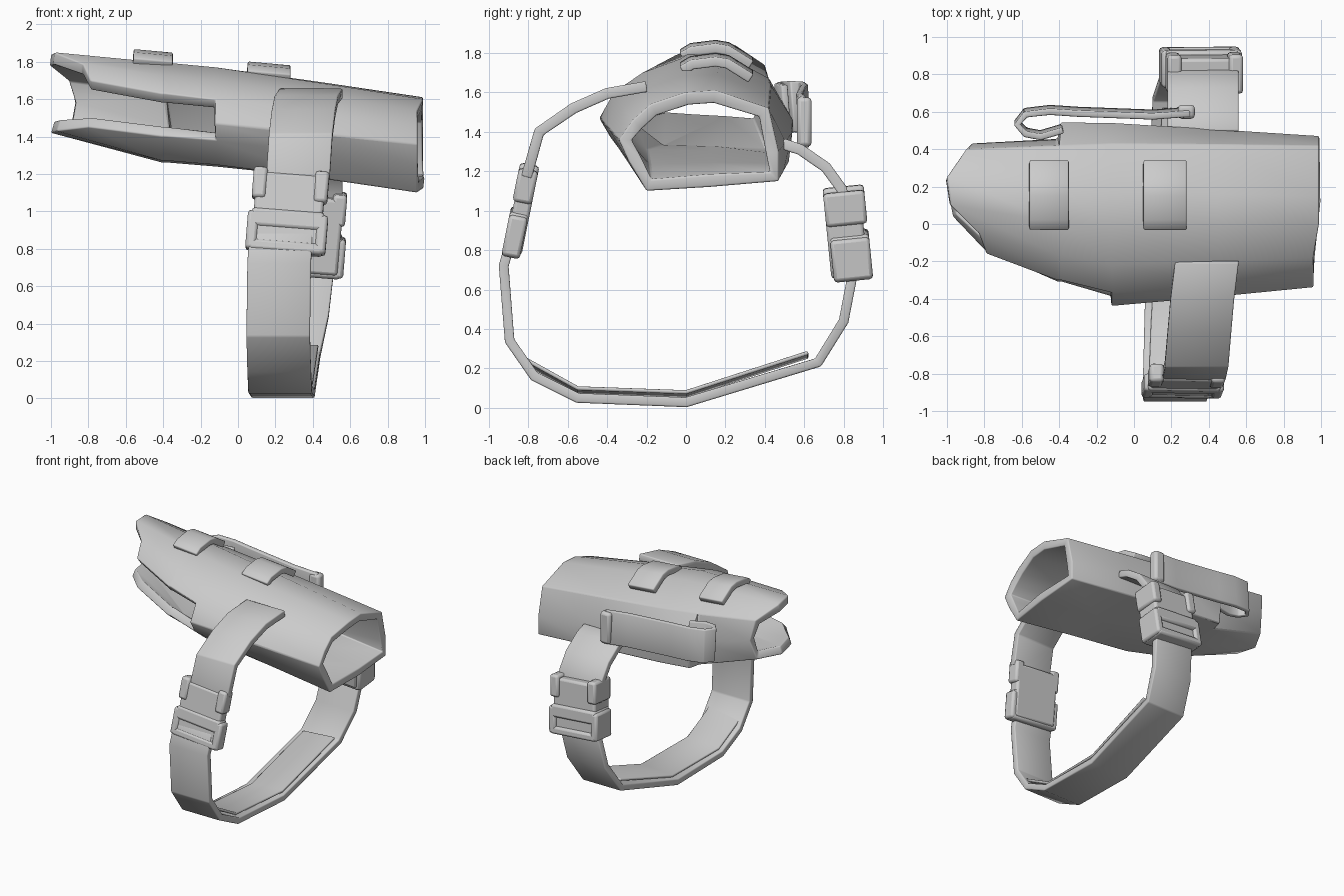
import bpy, bmesh
from mathutils import Vector, Matrix

if "Cube" in bpy.data.objects:
    bpy.data.objects.remove(bpy.data.objects["Cube"], do_unlink=True)

grey = bpy.data.materials.new("plain grey")
grey.use_nodes = True
grey.diffuse_color = (0.6, 0.6, 0.6, 1)
grey.node_tree.nodes["Principled BSDF"].inputs["Base Color"].default_value = (0.6, 0.6, 0.6, 1)


def finish(name, bm, solid=0, offset=0, bevel=0):
    """Turn a bmesh into a named, smooth-shaded object with modifiers."""
    bmesh.ops.recalc_face_normals(bm, faces=bm.faces)
    mesh = bpy.data.meshes.new(name)
    bm.to_mesh(mesh)
    bm.free()
    mesh.materials.append(grey)
    obj = bpy.data.objects.new(name, mesh)
    bpy.context.collection.objects.link(obj)
    if solid:
        mod = obj.modifiers.new("thickness", "SOLIDIFY")
        mod.thickness, mod.offset = solid, offset
    if bevel:
        mod = obj.modifiers.new("soft edges", "BEVEL")
        mod.width, mod.segments, mod.limit_method = bevel, 2, "ANGLE"
    bpy.ops.object.select_all(action="DESELECT")
    obj.select_set(True)
    bpy.context.view_layer.objects.active = obj
    bpy.ops.object.shade_smooth_by_angle(angle=0.7)


def ribbon(name, path, across, thickness):
    """Flat strap: a path swept by a width vector, then thickened."""
    bm = bmesh.new()
    half = Vector(across) / 2
    rows = [[bm.verts.new(Vector(p) + s * half) for s in (-1, 1)] for p in path]
    for a, b in zip(rows, rows[1:]):
        bm.faces.new((a[0], a[1], b[1], b[0]))
    finish(name, bm, thickness, 0, 0.008)


# Pouch shell: (y, z) rings, starting under the middle and going round the front
mouth = [(0.12, 1.12), (-0.2, 1.1), (-0.29, 1.25), (-0.34, 1.36), (-0.27, 1.46), (-0.18, 1.54),
         (0, 1.6), (0.15, 1.61), (0.42, 1.52), (0.47, 1.3), (0.47, 1.15)]
middle = [(0.12, 1.24), (-0.22, 1.25), (-0.39, 1.38), (-0.44, 1.47), (-0.37, 1.6), (-0.22, 1.7),
          (-0.03, 1.77), (0.17, 1.77), (0.43, 1.64), (0.54, 1.4), (0.52, 1.24)]
nose = [(0.2, 1.42), (0.04, 1.43), (-0.14, 1.45), (-0.2, 1.6), (-0.16, 1.7), (-0.05, 1.79),
        (0.1, 1.85), (0.25, 1.84), (0.4, 1.74), (0.43, 1.58), (0.38, 1.42)]
nose_x = [-1, -0.97, -0.8, -0.8, -0.79, -0.83, -0.98, -1, -0.9, -0.87, -0.9]
BULGE, MID_X, STEP_X = 3, -0.12, -0.4


def ring(x, low, high, t, back_shift=0, drop=0):
    pts = [Vector((x, *a)).lerp(Vector((x, *b)), t) for a, b in zip(low, high)]
    for p in pts[-2:]:
        p.y += back_shift
    for p in pts[-1:] + pts[:2]:
        p.z -= drop
    return pts


step_t = (MID_X - STEP_X) / (MID_X + 1)
rings = [ring(0.99, mouth, mouth, 0), ring(0.45, middle, mouth, 0.5),
         ring(MID_X, middle, middle, 0),
         ring(STEP_X + 0.01, middle, nose, step_t, 0.04, 0.035),
         ring(STEP_X - 0.01, middle, nose, step_t, -0.05, 0.035),
         [Vector((x, *p)) for x, p in zip(nose_x, nose)]]
for p in rings[0][1:6]:
    p.x = 0.96
bm = bmesh.new()
grid = [[bm.verts.new(p) for p in r] for r in rings]
count = len(mouth)
for i in range(len(grid) - 1):
    for j in range(count):
        k = (j + 1) % count
        if i >= 2 and BULGE in (j, k):      # long open slot along the front
            continue
        bm.faces.new((grid[i][j], grid[i][k], grid[i + 1][k], grid[i + 1][j]))
for v in [v for v in bm.verts if not v.link_faces]:
    bm.verts.remove(v)
finish("pouch_shell", bm, 0.065, -1, 0.012)

# Two low loops over the roof
for name, x, top, width in (("nose_loop", -0.455, 1.833, 0.21), ("middle_loop", 0.165, 1.766, 0.23)):
    path = [(x, -0.02, top - 0.045), (x, 0.03, top - 0.015), (x, 0.15, top),
            (x, 0.21, top - 0.01), (x, 0.33, top - 0.085)]
    ribbon(name, path, (width, 0, -0.09 * width), 0.05)

# Belt clip behind the pouch, rising with the body, and its end bar
clip = [(0.3, 0.6), (0.1, 0.585), (-0.3, 0.6), (-0.45, 0.61), (-0.58, 0.595),
        (-0.625, 0.54), (-0.58, 0.49), (-0.5, 0.475), (-0.38, 0.51)]
ribbon("belt_clip", [(x, y, 1.475 - 0.085 * x) for x, y in clip], (0, 0.02, -0.26), 0.035)
bm = bmesh.new()
bmesh.ops.create_cube(bm, size=1, matrix=Matrix.Translation((0.28, 0.6, 1.45))
                      @ Matrix.Diagonal((0.09, 0.075, 0.25, 1)))
finish("clip_end_bar", bm, bevel=0.02)

# Leg strap, front over bottom to back
ribbon("front_strap", [(0.39, -0.2, 1.63), (0.365, -0.4, 1.595), (0.35, -0.57, 1.52),
                       (0.335, -0.745, 1.4), (0.32, -0.81, 1.17)], (0.34, 0, 0), 0.055)
ribbon("leg_strap", [(0.23, -0.88, 0.88), (0.22, -0.925, 0.72), (0.215, -0.895, 0.34),
                     (0.22, -0.77, 0.16), (0.225, -0.55, 0.05), (0.24, 0, 0.028),
                     (0.27, 0.67, 0.23), (0.315, 0.8, 0.44), (0.345, 0.85, 0.7)],
       (0.34, 0, 0), 0.05)
ribbon("loose_strap_end", [(0.22, -0.82, 0.24), (0.23, -0.55, 0.09), (0.26, 0, 0.07),
                           (0.29, 0.62, 0.27)], (0.28, 0, 0.02), 0.02)
ribbon("back_strap", [(0.37, 0.49, 1.34), (0.37, 0.58, 1.31), (0.37, 0.71, 1.22),
                      (0.37, 0.79, 1.11), (0.37, 0.82, 0.95)], (0.38, 0, 0), 0.055)


def buckle(name, centre, lean, roll, thick, out):
    """Side-release buckle: solid body, slotted frame and side prongs."""
    place = (Matrix.Translation(centre) @ Matrix.Rotation(lean, 4, "X")
             @ Matrix.Rotation(roll, 4, "Y"))
    blocks = [((0, 0, -0.005), (0.37, 0.9, 0.41)),        # body
              ((0, 0.08, -0.05), (0.39, 0.95, 0.1)),      # upper frame bar
              ((0, 0.08, -0.2), (0.4, 0.95, 0.06))]       # lower frame bar
    for side in (-1, 1):
        blocks += [((side * 0.185, 0.08, -0.12), (0.06, 0.95, 0.21)),
                   ((side * 0.165, 0.05, 0.14), (0.075, 1, 0.17))]
    bm = bmesh.new()
    for (x, y, z), (sx, sy, sz) in blocks:
        bmesh.ops.create_cube(bm, size=1, matrix=place
                              @ Matrix.Translation((x, out * y * thick, z))
                              @ Matrix.Diagonal((sx, sy * thick, sz, 1)))
    finish(name, bm, bevel=0.018)


buckle("front_buckle", (0.27, -0.835, 1.0), -0.2, 0.08, 0.1, -1)
buckle("back_buckle", (0.365, 0.81, 0.885), 0.1, 0.08, 0.21, 1)
